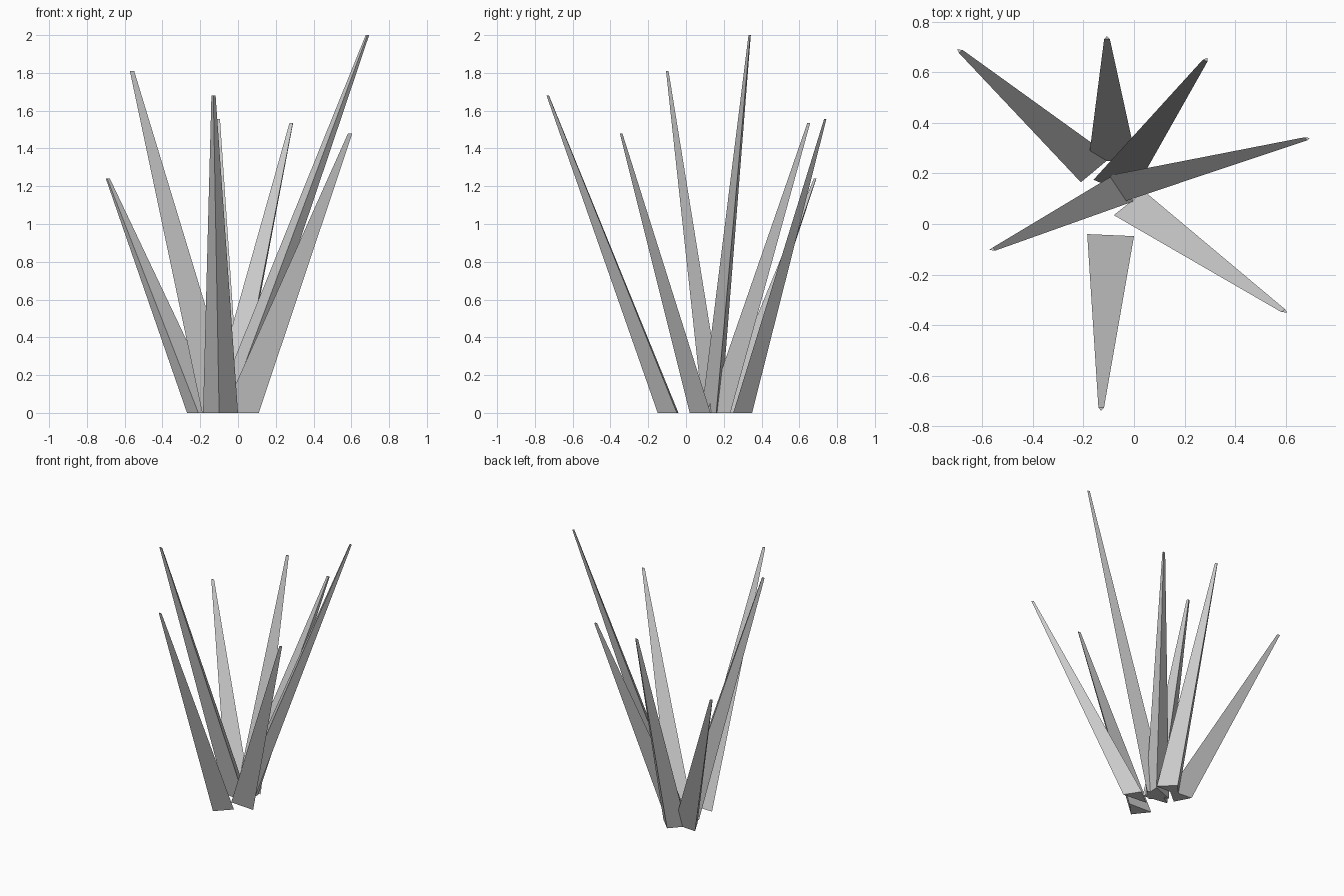
import bpy, bmesh
from mathutils import Vector

if "Cube" in bpy.data.objects:
    bpy.data.objects.remove(bpy.data.objects["Cube"])

TIP_SCALE = 0.12

# tapered three-sided blade: base triangle on the ground, tiny triangle at the tip
def blade(name, base, tip):
    pts = [Vector((x, y, 0)) for x, y in base]
    mid = sum(pts, Vector()) / 3
    bm = bmesh.new()
    low = [bm.verts.new(p) for p in pts]
    top = [bm.verts.new(Vector(tip) + (p - mid) * TIP_SCALE) for p in pts]
    bm.faces.new(low)
    bm.faces.new(top)
    for i in range(3):
        j = (i + 1) % 3
        bm.faces.new((low[i], low[j], top[j], top[i]))
    bmesh.ops.recalc_face_normals(bm, faces=bm.faces)
    mesh = bpy.data.meshes.new(name)
    bm.to_mesh(mesh)
    bm.free()
    bpy.context.collection.objects.link(bpy.data.objects.new(name, mesh))

# two inner corners, outer corner, then the tip
blades = {
    "blade_front": ([(-0.185, -0.04), (0, -0.048), (-0.10, -0.15)], (-0.13, -0.73, 1.68)),
    "blade_front_right": ([(-0.08, 0.035), (0.04, 0.13), (0.11, 0.02)], (0.595, -0.345, 1.48)),
    "blade_tall_right": ([(-0.134, 0.185), (-0.06, 0.082), (0.02, 0.16)], (0.685, 0.338, 2.0)),
    "blade_left": ([(0.0, 0.09), (-0.07, 0.2), (-0.19, 0.12)], (-0.56, -0.10, 1.81)),
    "blade_back_left": ([(-0.21, 0.165), (-0.09, 0.265), (-0.27, 0.28)], (-0.69, 0.685, 1.24)),
    "blade_back": ([(-0.18, 0.25), (0.01, 0.25), (-0.09, 0.35)], (-0.107, 0.735, 1.555)),
    "blade_back_right": ([(-0.16, 0.175), (-0.01, 0.11), (0.0, 0.235)], (0.285, 0.65, 1.535)),
}
for name, (base, tip) in blades.items():
    blade(name, base, tip)
